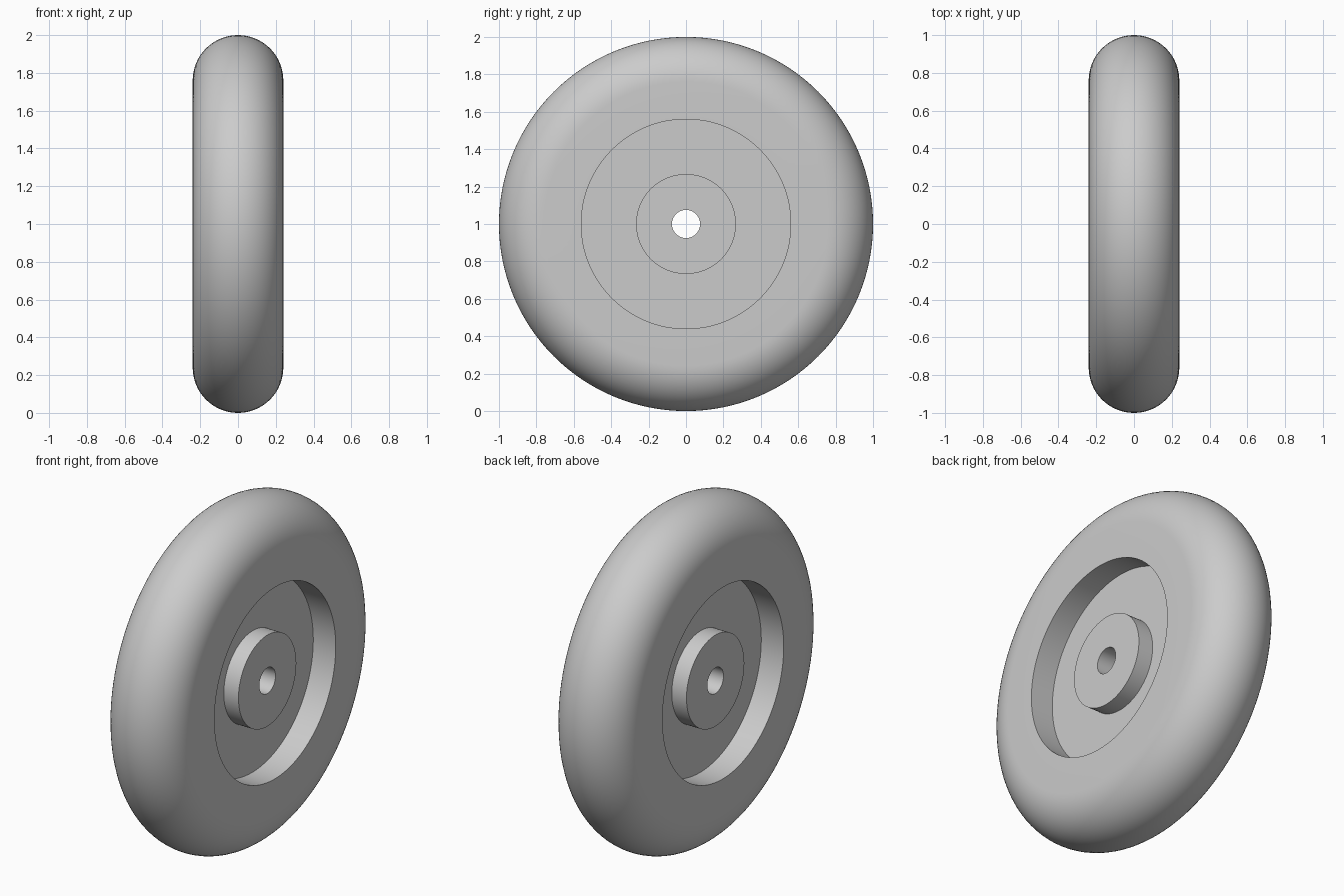
import bpy, bmesh, math

if "Cube" in bpy.data.objects:
    bpy.data.objects.remove(bpy.data.objects["Cube"])

SEGMENTS = 128
HALF_WIDTH, ROUND = 0.24, 0.24
RECESS_R, HUB_R, BORE_R = 0.56, 0.267, 0.075
FLOOR_X, HUB_X = 0.095, 0.19


def lathe_x(name, profile, material):
    """Revolve a closed (x, radius) profile about the wheel axle."""
    bm = bmesh.new()
    rings = []
    for i in range(SEGMENTS):
        a = 2 * math.pi * i / SEGMENTS
        rings.append([bm.verts.new((x, r * math.sin(a), 1 + r * math.cos(a)))
                      for x, r in profile])
    n = len(profile)
    for i in range(SEGMENTS):
        p, q = rings[i], rings[(i + 1) % SEGMENTS]
        for j in range(n):
            k = (j + 1) % n
            bm.faces.new((p[j], p[k], q[k], q[j]))
    bmesh.ops.recalc_face_normals(bm, faces=bm.faces)
    mesh = bpy.data.meshes.new(name)
    bm.to_mesh(mesh)
    bm.free()
    mesh.materials.append(material)
    obj = bpy.data.objects.new(name, mesh)
    bpy.context.collection.objects.link(obj)
    bpy.context.view_layer.objects.active = obj
    obj.select_set(True)
    bpy.ops.object.shade_smooth_by_angle(angle=math.radians(30))
    return obj


grey = bpy.data.materials.new("light_grey")
grey.diffuse_color = (0.6, 0.6, 0.6, 1)
grey.use_nodes = True
grey.node_tree.nodes["Principled BSDF"].inputs["Base Color"].default_value = grey.diffuse_color

# One side: bore edge, hub face, recess floor, recess wall
side = [(HUB_X, BORE_R), (HUB_X, HUB_R), (FLOOR_X, HUB_R),
        (FLOOR_X, RECESS_R), (HALF_WIDTH, RECESS_R)]

# Rounded tread from one side wall to the other
steps = 32
tread = [(HALF_WIDTH * math.cos(math.pi * i / steps),
          1 - ROUND + ROUND * math.sin(math.pi * i / steps))
         for i in range(steps + 1)]

# Mirror the side so both faces of the wheel match
mirrored = [(-x, r) for x, r in reversed(side)]
lathe_x("wheel", side + tread + mirrored, grey)
